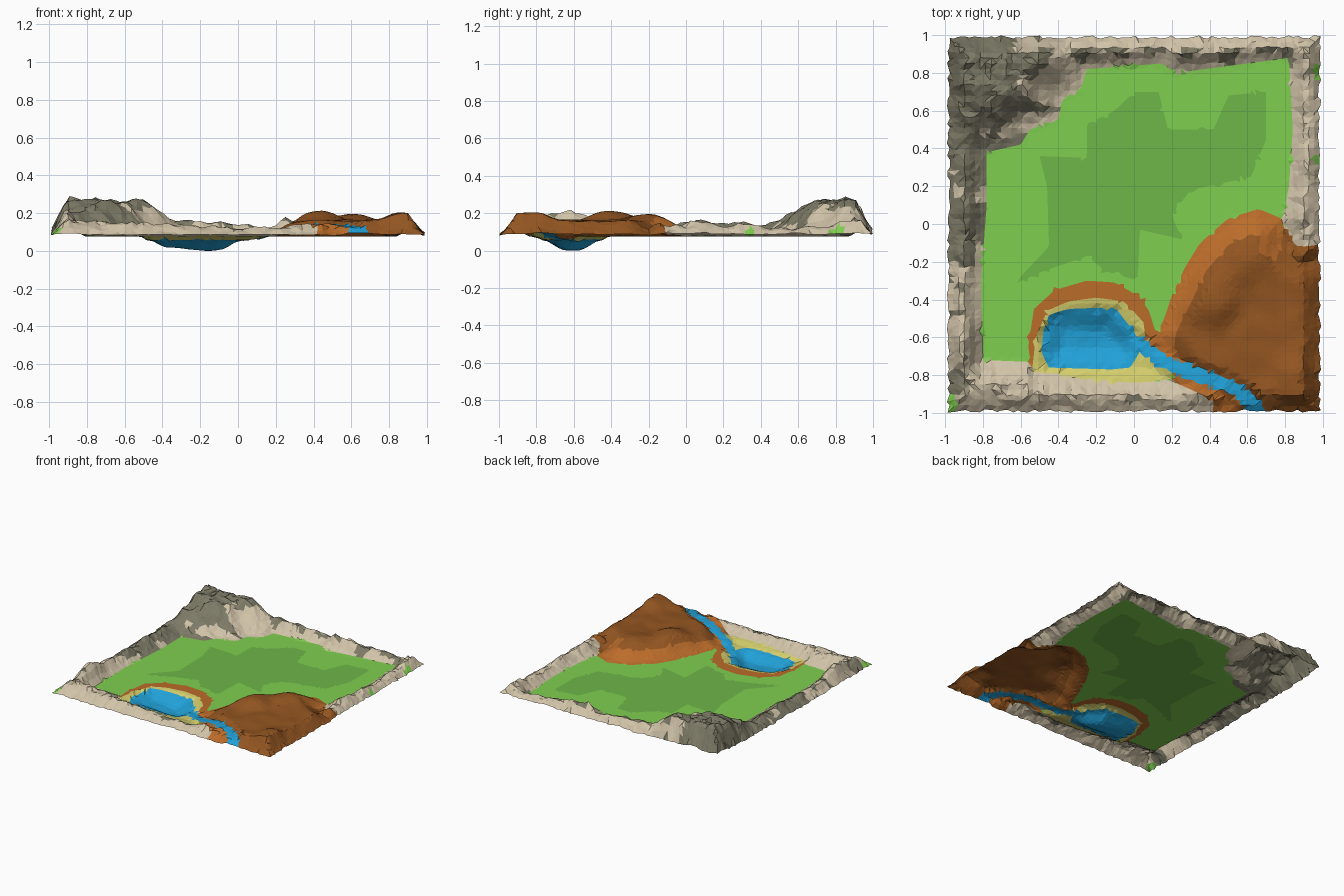
import bpy, random
from mathutils import Vector, noise
from mathutils.geometry import intersect_point_line

if "Cube" in bpy.data.objects:
    bpy.data.objects.remove(bpy.data.objects["Cube"])

random.seed(4)
N = 70                      # terrain cells per side
GROUND = 0.08
HX, HY = 0.982, 0.99

# Region outlines seen from above
FLOOR = [(-.8, -.72), (-.81, -.3), (-.78, .1), (-.78, .38), (-.6, .42), (-.55, .5), (-.4, .55),
         (-.38, .66), (-.28, .72), (-.25, .82), (.15, .85), (.22, .8), (.6, .85), (.82, .88),
         (.84, .5), (.82, .2), (.79, .03), (.82, -.1), (.3, -.75), (.2, -.83), (0, -.84),
         (-.2, -.82), (-.5, -.78), (-.55, -.73)]
HILL = [(.12, -.58), (.16, -.5), (.2, -.38), (.27, -.23), (.35, -.1), (.5, .03), (.66, .08),
        (.78, .03), (.81, -.08), (.9, -.14), (1.3, -.1), (1.3, -1.3), (.45, -1.3), (.42, -.93),
        (.22, -.84), (.18, -.72)]
HILL_TOP = [(.21, -.7), (.22, -.58), (.3, -.42), (.38, -.25), (.5, -.11), (.6, -.07), (.67, -.06),
            (.66, -.15), (.75, -.2), (.8, -.03), (.86, -.12), (1.3, -.1), (1.3, -1.3), (.69, -1.3),
            (.62, -.88), (.45, -.8)]
CLAY = [(-.54, -.78), (-.56, -.65), (-.53, -.45), (-.42, -.35), (-.25, -.3), (-.1, -.31),
        (.02, -.38), (.08, -.46), (.11, -.56), (.2, -.6), (.2, -.8), (-.2, -.82)]
SAND = [(-.54, -.78), (-.52, -.6), (-.46, -.46), (-.35, -.41), (-.2, -.39), (-.05, -.41),
        (.05, -.52), (.06, -.6), (.2, -.73), (.2, -.82), (0, -.84), (-.2, -.83)]
LAKE = [(-.48, -.57), (-.45, -.48), (-.35, -.45), (-.1, -.44), (-.04, -.52), (.01, -.58),
        (.03, -.68), (-.02, -.76), (-.12, -.77), (-.45, -.76), (-.49, -.68)]
LUSH = [(-.64, -.32), (-.45, -.12), (-.46, .2), (-.5, .36), (-.25, .35), (-.25, .53), (-.1, .6),
        (0, .7), (.13, .7), (.18, .5), (.42, .5), (.5, .68), (.7, .7), (.7, .45), (.62, .25),
        (.3, .18), (.2, .05), (.25, -.08), (.03, -.03), (.02, -.3), (-.15, -.25), (-.25, -.17),
        (-.48, -.25)]
RIVER = [(-.03, -.6, .05), (.1, -.69, .068), (.2, -.75, .095), (.35, -.80, .14), (.5, -.855, .145),
         (.58, -.91, .135), (.68, -1.02, .11)]


def inside(poly, x, y):
    hit = False
    for (ax, ay), (bx, by) in zip(poly, poly[1:] + poly[:1]):
        if (ay > y) != (by > y) and x < (bx - ax) * (y - ay) / (by - ay) + ax:
            hit = not hit
    return hit


def nearest(points, x, y, closed=True):
    """Distance to an outline and the closest point on it (2D or 3D)."""
    p, best = Vector((x, y, 0)), (9, None)
    ends = points[1:] + points[:1] if closed else points[1:]
    for a, b in zip(points, ends):
        f = Vector((a[0], a[1], 0)), Vector((b[0], b[1], 0))
        t = max(0, min(1, intersect_point_line(p, *f)[1]))
        q = f[0].lerp(f[1], t)
        if (q - p).length < best[0]:
            z = a[2] + (b[2] - a[2]) * t if len(a) > 2 else 0
            best = ((q - p).length, (q.x, q.y, z))
    return best


def ramp(d, width):
    t = max(0, min(1, d / width))
    return t * t * (3 - 2 * t)


def bump(x, y, cx, cy, height, radius):
    return height * 2.718 ** (-(((x - cx) ** 2 + (y - cy) ** 2) / radius ** 2) ** 1.5)


def rough(x, y, scale, seed=0):
    return noise.noise(Vector((x * scale, y * scale, seed)))


def height(x, y, edge):
    low = .1 + .2 * max(0, rough(x, y, 6, 11))
    fall = low + (1 - low) * max(0, min(1, (edge + .003) / (.085 + .03 * rough(x, y, 9, 2))))
    z = 0
    hill_d = nearest(HILL, x, y)[0]
    on_hill = inside(HILL, x, y)
    # rocky rim with a mountain in the back left corner
    if not inside(FLOOR, x, y):
        d = nearest(FLOOR, x, y)[0]
        crest = .076 + bump(x, y, -.76, .9, .135, .33) + bump(x, y, -.9, -.62, .08, .13)
        crest += bump(x, y, .93, .9, .02, .12) + .02 * ramp(y - .75, .1)
        crest -= .012 * ramp(-.75 - y, .1) * ramp(x + .85, .2)
        crest = min(crest, .19) + .022 * rough(x, y, 7) + .025 * rough(x, y, 17, 3)
        z = max(0, crest) * ramp(d + .01, .13 + bump(x, y, -.7, .75, .12, .4))
        z += .012 * rough(x, y, 31, 6) * ramp(d, .05)
        if on_hill:
            z *= 1 - ramp(hill_d, .12)
    # brown hill with raised ridges
    if on_hill:
        top = .083 + bump(x, y, .42, -.4, .045, .13) + bump(x, y, .6, -.22, .03, .12)
        top += bump(x, y, .88, -.83, .045, .12) + .012 * rough(x, y, 8, 5)
        z = max(z, top * ramp(hill_d, .17))
    z = GROUND + max(0, z) * fall
    # sunken shore, lake bed and stream
    if inside(SAND, x, y):
        z = min(z, GROUND - .02 * ramp(nearest(SAND, x, y)[0], .09))
    if inside(LAKE, x, y):
        d = nearest(LAKE, x, y)[0]
        z = .06 - ramp(d, .13) * (.04 + bump(x, y, -.14, -.63, .016, .15)) + .005 * rough(x, y, 14)
    else:
        d, q = nearest(RIVER, x, y, False)
        k = 1 - ramp(d - .035, .04)
        z += (min(q[2], GROUND + .07 * (fall + .1)) + .008 * rough(x, y, 16) - z) * k
    return z


def region(x, y):
    """Part name and colour index of a spot."""
    if inside(LAKE, x, y) or nearest(RIVER, x, y, False)[0] < .038:
        return "water", 0
    if inside(HILL_TOP, x, y):
        return "brown_hill", 1
    if inside(HILL, x, y):
        return "brown_hill", 0
    if inside(SAND, x, y):
        return "lake_shore", 0
    if inside(CLAY, x, y):
        return "lake_shore", 1
    if inside(FLOOR, x, y):
        return "meadow", int(inside(LUSH, x, y))
    if min(abs(x + .97) + abs(y + .96), abs(x - .985) + abs(y - .81), abs(x - .98) + abs(y - .34)) < .05:
        return "meadow", 0
    dark = bump(x, y, -.87, .87, 1, .36) + bump(x, y, -.92, .2, .5, .45) + bump(x, y, 0, -.94, .4, .08)
    dark += .35 * (.82 < y < .93 and -.5 < x < .85) + .3 * (x < -.84) + .6 * rough(x, y, 9, 8)
    return "rocky_rim", int(dark > .42)


def material(name, rgb):
    m = bpy.data.materials.new(name)
    m.diffuse_color = [(c / 255) ** 2.2 for c in rgb] + [1]
    m.use_nodes = True
    m.node_tree.nodes["Principled BSDF"].inputs["Base Color"].default_value = m.diffuse_color
    return m


PARTS = {
    "water": [material("blue", (38, 160, 215))],
    "brown_hill": [material("orange_clay", (186, 108, 46)), material("brown_earth", (146, 86, 38))],
    "lake_shore": [material("sand", (212, 206, 108)), material("shore_clay", (186, 108, 46))],
    "meadow": [material("grass", (126, 205, 80)), material("dark_grass", (110, 180, 74))],
    "rocky_rim": [material("pale_stone", (208, 194, 167)), material("dark_stone", (124, 121, 102))],
}

# Jittered grid, with points pulled onto nearby outlines
cell = 2 * HX / N
points = []
for j in range(N + 1):
    for i in range(N + 1):
        x, y = -HX + 2 * HX * i / N, -HY + 2 * HY * j / N
        border = i in (0, N) or j in (0, N)
        if border:
            x += random.uniform(-.009, .009)
            y += random.uniform(-.009, .009)
        else:
            x += random.uniform(-.2, .2) * cell
            y += random.uniform(-.2, .2) * cell
            near = [nearest(o, x, y) for o in (FLOOR, HILL, HILL_TOP, CLAY, SAND, LAKE, LUSH)]
            d, q = min(near, key=lambda n: n[0])
            if d < .5 * cell and max(abs(q[0]), abs(q[1])) < .95:
                x, y = q[0], q[1]
        edge = 0 if border else min(HX - abs(x), HY - abs(y))
        points.append(Vector((x, y, height(x, y, edge))))
low = min(p.z for p in points)
for p in points:
    p.z -= low

# Split the grid into triangles and sort them by part
faces = {name: [] for name in PARTS}
for j in range(N):
    for i in range(N):
        a = j * (N + 1) + i
        b, c, d = a + 1, a + N + 2, a + N + 1
        flip = random.random() < .5
        for tri in ([(a, b, c), (a, c, d)] if flip else [(a, b, d), (b, c, d)]):
            mid = sum((points[k] for k in tri), Vector()) / 3
            name, colour = region(mid.x, mid.y)
            faces[name].append((tri, colour))

# One flat-shaded object per part
for name, mats in PARTS.items():
    used = sorted({k for tri, _ in faces[name] for k in tri})
    index = {k: n for n, k in enumerate(used)}
    mesh = bpy.data.meshes.new(name)
    mesh.from_pydata([points[k] for k in used], [], [[index[k] for k in t] for t, _ in faces[name]])
    for m in mats:
        mesh.materials.append(m)
    for poly, (_, colour) in zip(mesh.polygons, faces[name]):
        poly.material_index = colour
    bpy.context.collection.objects.link(bpy.data.objects.new(name, mesh))
